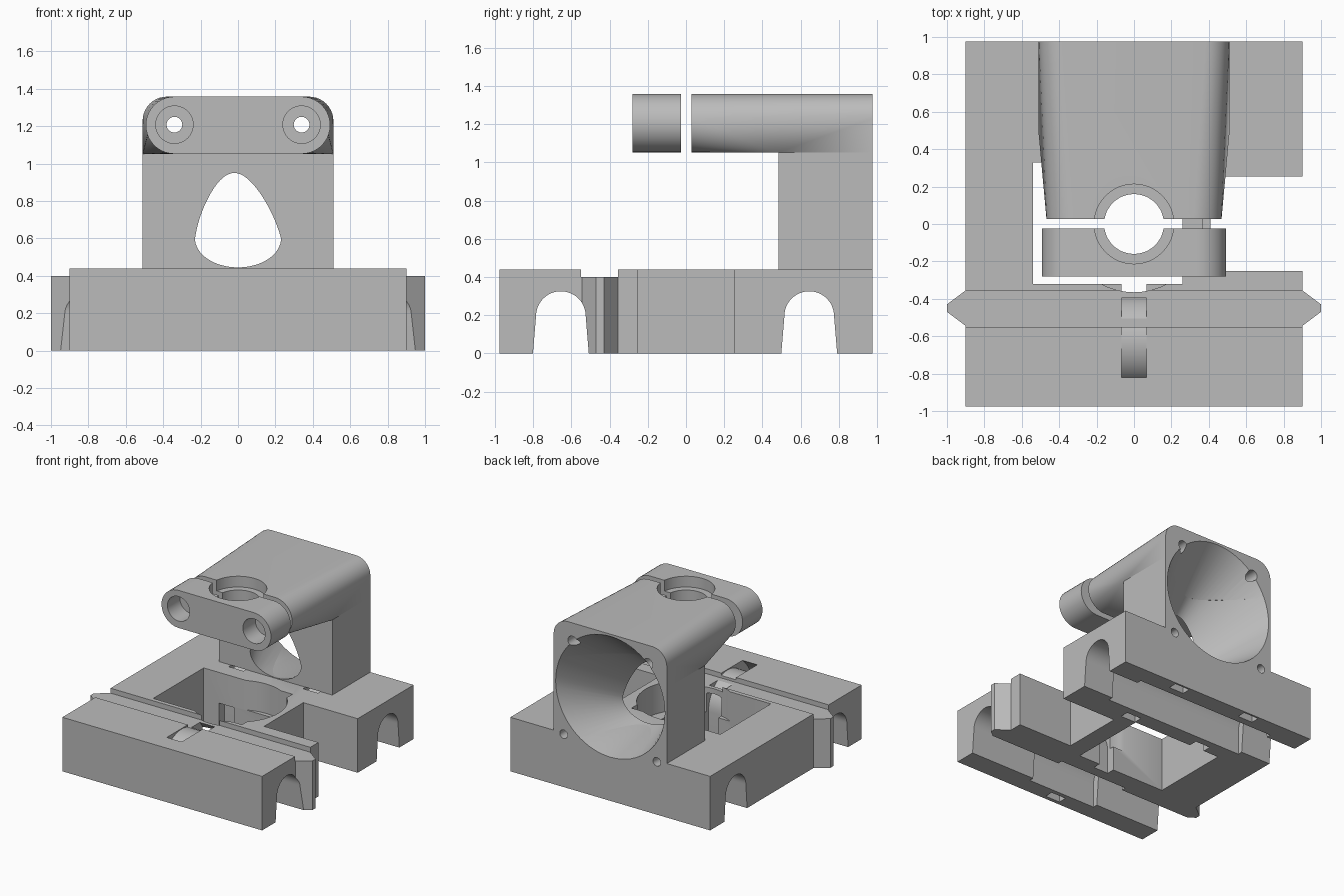
import bpy, bmesh
from math import sin, cos, pi

cube = bpy.data.objects.get("Cube")
if cube:
    bpy.data.objects.remove(cube, do_unlink=True)

grey = bpy.data.materials.new("printed_grey")
grey.use_nodes = True
grey.diffuse_color = (0.5, 0.5, 0.5, 1)
grey.node_tree.nodes["Principled BSDF"].inputs["Base Color"].default_value = (0.5, 0.5, 0.5, 1)


def finish(name, bm):
    bmesh.ops.recalc_face_normals(bm, faces=bm.faces)
    mesh = bpy.data.meshes.new(name)
    bm.to_mesh(mesh)
    bm.free()
    mesh.materials.append(grey)
    ob = bpy.data.objects.new(name, mesh)
    bpy.context.collection.objects.link(ob)
    return ob


def place(axis, p, h):
    a, b = p
    return {"X": (h, a, b), "Y": (a, h, b), "Z": (a, b, h)}[axis]


def loft(name, axis, sections):
    """Skin a list of (height, outline) sections and cap both ends."""
    bm = bmesh.new()
    rings = [[bm.verts.new(place(axis, p, h)) for p in pts] for h, pts in sections]
    for r, s in zip(rings, rings[1:]):
        for i in range(len(r)):
            j = (i + 1) % len(r)
            bm.faces.new((r[i], r[j], s[j], s[i]))
    bm.faces.new(rings[0])
    bm.faces.new(rings[-1])
    return finish(name, bm)


def prism(name, axis, pts, lo, hi):
    return loft(name, axis, [(lo, pts), (hi, pts)])


def box(name, x0, x1, y0, y1, z0, z1):
    return prism(name, "Z", [(x0, y0), (x1, y0), (x1, y1), (x0, y1)], z0, z1)


def arc(a, b, r, start=0, end=2 * pi, n=48):
    closed = end - start > 6.2
    m = n if closed else n - 1
    return [(a + r * cos(start + (end - start) * i / m),
             b + r * sin(start + (end - start) * i / m)) for i in range(n)]


def arch(cy, cz, r, foot, bottom):
    """Round-topped channel outline, optionally flared at the foot."""
    return [(cy - foot, bottom), (cy + foot, bottom)] + arc(cy, cz, r, 0, pi, 25)


def stadium(half, lo, hi):
    r, mid = (hi - lo) / 2, (hi + lo) / 2
    return (arc(half - r, mid, r, -pi / 2, pi / 2, 21)
            + arc(r - half, mid, r, pi / 2, 3 * pi / 2, 21))


def boolean(ob, tool, op="DIFFERENCE", keep=False):
    tool.hide_render = True
    mod = ob.modifiers.new("bool", "BOOLEAN")
    mod.operation, mod.solver, mod.object = op, "EXACT", tool
    bpy.context.view_layer.objects.active = ob
    bpy.ops.object.modifier_apply(modifier=mod.name)
    if not keep:
        bpy.data.objects.remove(tool, do_unlink=True)


def strap(cy, cz, inner, outer, bottom, x0, x1):
    """Curved slot for a cable tie."""
    ring = prism("strap_cutter", "X", arch(cy, cz, outer, outer, bottom), x0, x1)
    core = prism("strap_core", "X", arch(cy, cz, inner, inner, bottom - 0.1), x0 - 0.1, x1 + 0.1)
    boolean(ring, core)
    return ring


# Carriage base with its side notch and pointed cross bar
outline = [(-0.9, -0.975), (0.9, -0.975), (0.9, -0.25), (0.41, -0.25),
           (0.41, 0.255), (0.9, 0.255), (0.9, 0.975), (-0.9, 0.975)]
base = prism("carriage_base", "Z", outline, 0, 0.44)
bar = [(-1, -0.43), (-1, -0.47), (-0.9, -0.545), (0.9, -0.545),
       (1, -0.47), (1, -0.43), (0.9, -0.355), (-0.9, -0.355)]
boolean(base, prism("cross_bar", "Z", bar, 0, 0.4), "UNION")
boolean(base, box("groove_cutter", -1.1, 1.1, -0.55, -0.355, 0.4, 0.6))

# Nozzle opening with a round recess
boolean(base, prism("recess_cutter", "Z", arc(0, 0, 0.365), 0.2, 0.6))
boolean(base, box("opening_cutter", -0.54, 0.26, -0.32, 0.33, -0.1, 0.6))

# Rod channels and wider bearing pockets
for cy, half in ((-0.655, 0.31), (0.645, 0.63)):
    boolean(base, prism("rod_cutter", "X", arch(cy, 0.195, 0.13, 0.147, -0.01), -1.1, 1.1))
    boolean(base, prism("bearing_cutter", "X", arch(cy, 0.19, 0.185, 0.185, -0.02), -half, half))

# Cable tie slots
for x, cy in ((0, -0.63), (-0.335, 0.645), (0.335, 0.645)):
    boolean(base, strap(cy, 0.19, 0.245, 0.315, -0.05, x - 0.067, x + 0.067))
for x in (-0.715, 0.715):
    boolean(base, strap(-0.445, 0.2, 0.22, 0.286, 0.25, x - 0.138, x + 0.138))

# Fan tower
tower = box("fan_tower", -0.51, 0.51, 0.485, 0.975, 0.44, 1.052)

# Head tapering from the square tower to a rounded front
bm = bmesh.new()
back = ([(-0.51, 1.052), (0.51, 1.052)] + arc(0.38, 1.228, 0.13, 0, pi / 2, 11)
        + arc(-0.38, 1.228, 0.13, pi / 2, pi, 11))
for y, pts in ((0.975, back), (0.485, [(-0.51, 1.052), (0.51, 1.052)]),
               (0.028, stadium(0.468, 1.052, 1.358))):
    for x, z in pts:
        bm.verts.new((x, y, z))
bmesh.ops.convex_hull(bm, input=bm.verts)
bmesh.ops.dissolve_limit(bm, angle_limit=0.01, verts=bm.verts, edges=bm.edges)
head = finish("mount_head", bm)

# Separate front clamp
clamp = prism("front_clamp", "Y", stadium(0.493, 1.052, 1.358), -0.28, -0.025)

# Air duct from the round fan mouth to an egg-shaped outlet
mouth, outlet = [], []
for i in range(64):
    c, s = cos(2 * pi * i / 64), sin(2 * pi * i / 64)
    mouth.append((0.492 * c, 0.848 + 0.492 * s))
    outlet.append((0.23 * c * (1 - 0.3 * max(s, 0)) - 0.02 * max(s, 0),
                   0.6 + (0.35 if s > 0 else 0.155) * s))
duct = loft("duct_cutter", "Y", [(1.0, mouth), (0.975, mouth), (0.485, outlet), (0.4, outlet)])
for ob in (base, tower, head):
    boolean(ob, duct, keep=True)
bpy.data.objects.remove(duct, do_unlink=True)

# Hot end bore with a wider seat at the top
for ob in (head, clamp):
    boolean(ob, prism("bore_cutter", "Z", arc(0, 0, 0.16), 0.9, 1.5))
    boolean(ob, prism("seat_cutter", "Z", arc(0, 0, 0.213), 1.27, 1.5))

# Screw holes
for side in (-1, 1):
    for ob in (head, clamp):
        boolean(ob, prism("screw_cutter", "Y", arc(side * 0.34, 1.208, 0.042, n=24), -0.5, 1.1))
    boolean(clamp, prism("counterbore_cutter", "Y", arc(side * 0.34, 1.208, 0.1), -0.5, -0.12))
    for ob in (base, tower):
        boolean(ob, prism("fan_screw_cutter", "Y", arc(side * 0.42, 0.43, 0.035, n=24), 0.8, 1.1))

# Smooth curved walls, keep hard edges
bpy.ops.object.select_all(action="DESELECT")
for ob in (base, tower, head, clamp):
    ob.select_set(True)
bpy.context.view_layer.objects.active = base
bpy.ops.object.shade_smooth_by_angle(angle=0.5)
